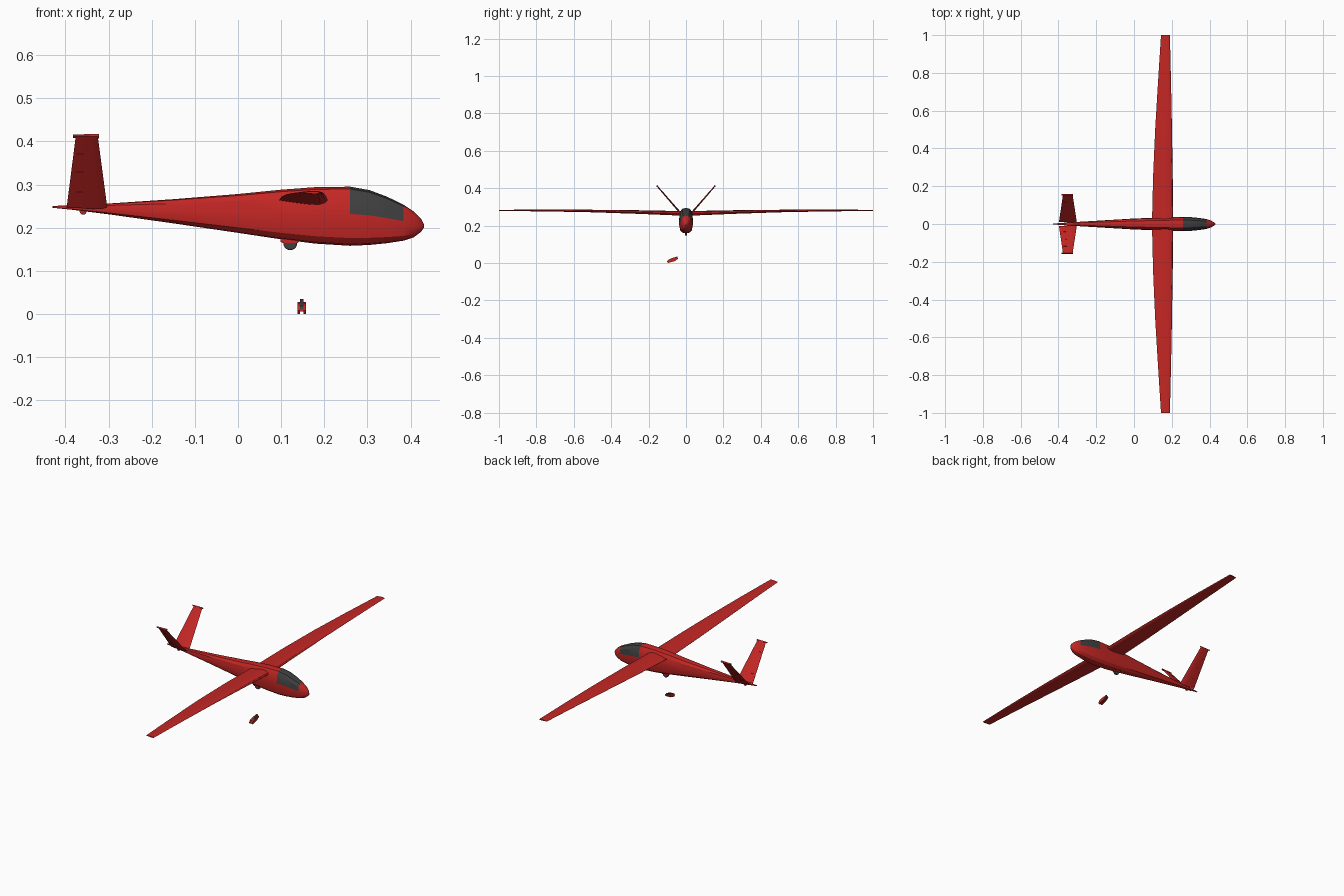
import bpy, bmesh, math
from mathutils import Vector

if "Cube" in bpy.data.objects:
    bpy.data.objects.remove(bpy.data.objects["Cube"])


def material(name, rgb):
    m = bpy.data.materials.new(name)
    m.diffuse_color = (*rgb, 1)
    m.use_nodes = True
    m.node_tree.nodes["Principled BSDF"].inputs["Base Color"].default_value = m.diffuse_color
    return m


RED = material("red_paint", (0.55, 0.02, 0.018))
DARK = material("dark_glass", (0.05, 0.05, 0.05))


def finish(name, bm, mat, angle=30):
    bmesh.ops.delete(bm, geom=[v for v in bm.verts if not v.link_faces], context='VERTS')
    bmesh.ops.recalc_face_normals(bm, faces=bm.faces)
    me = bpy.data.meshes.new(name)
    bm.to_mesh(me)
    bm.free()
    me.materials.append(mat)
    ob = bpy.data.objects.new(name, me)
    bpy.context.collection.objects.link(ob)
    bpy.ops.object.select_all(action='DESELECT')
    ob.select_set(True)
    bpy.context.view_layer.objects.active = ob
    bpy.ops.object.shade_smooth_by_angle(angle=math.radians(angle))
    return ob


def loft(name, rings, mat, keep=lambda i, k: True, caps=True):
    """Skin a list of equal-length rings; keep() chooses the quads."""
    bm = bmesh.new()
    rows = [[bm.verts.new(p) for p in r] for r in rings]
    n = len(rows[0])
    for i in range(len(rows) - 1):
        for k in range(n):
            if keep(i, k):
                j = (k + 1) % n
                bm.faces.new((rows[i][k], rows[i][j], rows[i + 1][j], rows[i + 1][k]))
    if caps:
        bm.faces.new(rows[0])
        bm.faces.new(rows[-1])
    return finish(name, bm, mat)


def prism(name, pts, axis, depth, mat):
    """Extrude a closed outline by +-depth along an axis."""
    d = Vector(axis) * depth
    return loft(name, [[Vector(p) - d for p in pts], [Vector(p) + d for p in pts]], mat)


# Fuselage stations: x, bottom, top, half width
STATIONS = [(-.430, .246, .250, .002), (-.38, .241, .253, .006), (-.30, .231, .256, .011),
            (-.15, .210, .266, .020), (0, .188, .278, .029), (.10, .173, .288, .033),
            (.18, .163, .294, .036), (.26, .158, .295, .037), (.305, .160, .287, .036),
            (.345, .164, .272, .032), (.384, .170, .253, .026), (.408, .178, .237, .018),
            (.424, .190, .221, .009), (.431, .200, .207, .002)]
HALF = [(0, 0), (.5, .03), (.85, .13), (1, .34), (1, .54), (.90, .82), (.55, .96), (0, 1)]
SECTION = HALF + [(-a, b) for a, b in HALF[-2:0:-1]]
rings = [[(x, w * a, lo + (hi - lo) * b) for a, b in SECTION] for x, lo, hi, w in STATIONS]


def is_glass(i, k):
    return 7 <= i <= 9 and 4 <= k <= 9


loft("fuselage", rings, RED, lambda i, k: not is_glass(i, k))
loft("canopy", rings, DARK, is_glass, caps=False)

# Wing: airfoil as (chord fraction from nose, height) lofted tip to tip
FOIL = [(0, 0), (.04, .28), (.15, .48), (.35, .55), (.65, .34), (1, .03),
        (1, -.03), (.65, -.25), (.35, -.42), (.15, -.40), (.04, -.22)]
PANELS = [(0, .095, .208, .263, .026), (.25, .101, .205, .271, .020),
          (.5, .112, .201, .277, .014), (.75, .127, .196, .280, .010), (1, .143, .190, .281, .006)]
span = [(-y, *r) for y, *r in PANELS[:0:-1]] + PANELS
loft("wing", [[(le + (te - le) * c, y, z + h * t) for c, h in FOIL]
              for y, te, le, z, t in span], RED)

# V tail, with end plates and small hinge blocks
for side, label in ((1, "left"), (-1, "right")):
    root, tip = Vector((0, .012 * side, .247)), Vector((0, .155 * side, .412))
    along = (tip - root).normalized()
    normal = along.cross(Vector((1, 0, 0))).normalized()

    def fin_ring(p, te, le, t):
        return [p + Vector((le + (te - le) * c, 0, 0)) + normal * h * t
                for c, h in ((0, 0), (.1, .35), (.35, .5), (1, .06), (1, -.06), (.35, -.5), (.1, -.35))]

    loft("tail_fin_" + label, [fin_ring(root, -.397, -.303, .010),
                               fin_ring(tip, -.376, -.325, .006)], RED)
    plate = [tip + Vector((x, 0, 0)) + normal * n for x, n in
             ((-.383, -.003), (-.383, .003), (-.322, .004), (-.322, -.004))]
    prism("fin_end_plate_" + label, plate, along, .003, RED)
    for j, f in enumerate((.22, .5, .75)):
        c = root.lerp(tip, f) + normal * .002
        hinge = [c + Vector((x, 0, 0)) + normal * n for x, n in
                 ((-.382 + .012 * f, -.005), (-.382 + .012 * f, .002),
                  (-.362 + .008 * f, .003), (-.362 + .008 * f, -.006))]
        prism(f"hinge_{label}_{j + 1}", hinge, along, .0012, RED)


# Wheels and their fairings
def disc(name, x, z, r, half, mat, n=20):
    pts = [(x + r * math.cos(2 * math.pi * a / n), 0, z + r * math.sin(2 * math.pi * a / n))
           for a in range(n)]
    ob = prism(name, pts, (0, 1, 0), half, mat)
    bev = ob.modifiers.new("round", 'BEVEL')
    bev.width = half * .4
    bev.segments = 2


disc("main_wheel", .121, .164, .016, .006, DARK)
disc("tail_wheel", -.359, .238, .008, .004, RED)
prism("wheel_fairing", [(.098, 0, .180), (.098, 0, .168), (.104, 0, .164), (.138, 0, .164),
                        (.142, 0, .168), (.142, 0, .180)], (0, 1, 0), .009, RED)

# Small detached shoe below the wing: dark core between two red cheeks
core = [(-.098, .008), (-.094, .018), (-.075, .026), (-.046, .035), (-.043, .022), (-.070, .010)]
prism("shoe_core", [(.148, y, z) for y, z in core], (1, 0, 0), .004, DARK)
cheek = [(-.096, 0), (-.102, .008), (-.094, .018), (-.075, .025), (-.046, .028), (-.043, .022),
         (-.060, .010), (-.078, .005)]
for x, label in ((.141, "rear"), (.155, "front")):
    prism("shoe_cheek_" + label, [(x, y, z) for y, z in cheek], (1, 0, 0), .003, RED)
prism("shoe_bridge", [(.148, y, z) for y, z in
                      ((-.100, .006), (-.092, .018), (-.075, .024), (-.048, .027), (-.048, .023),
                       (-.075, .018))], (1, 0, 0), .009, RED)
